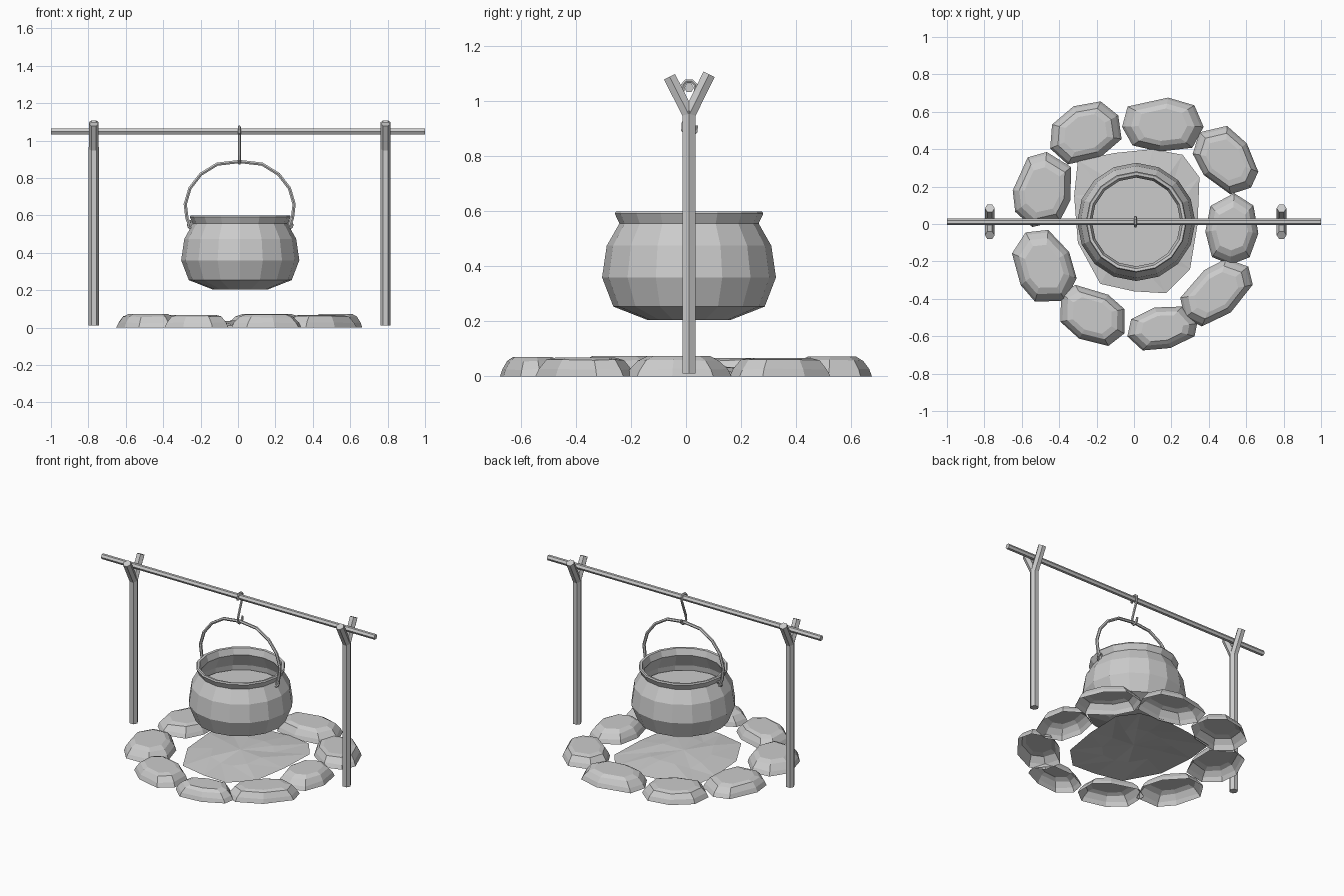
import bpy, bmesh, random
from math import sin, cos, pi, radians

if "Cube" in bpy.data.objects:
    bpy.data.objects.remove(bpy.data.objects["Cube"])

random.seed(4)
CX, CY = 0.012, 0.011          # axis of the pot and the spit


def finish(bm, name):
    bmesh.ops.remove_doubles(bm, verts=bm.verts, dist=1e-5)
    bmesh.ops.recalc_face_normals(bm, faces=bm.faces)
    me = bpy.data.meshes.new(name)
    bm.to_mesh(me)
    bm.free()
    ob = bpy.data.objects.new(name, me)
    bpy.context.collection.objects.link(ob)
    return ob


def tube(name, pts, r, res=1):
    """Flat-shaded six-sided bar along a path."""
    cu = bpy.data.curves.new(name, 'CURVE')
    cu.dimensions = '3D'
    cu.bevel_depth, cu.bevel_resolution, cu.use_fill_caps = r, res, True
    sp = cu.splines.new('POLY')
    sp.points.add(len(pts) - 1)
    for p, co in zip(sp.points, pts):
        p.co = (*co, 1)
    tmp = bpy.data.objects.new(name + "_path", cu)
    bpy.context.collection.objects.link(tmp)
    dg = bpy.context.evaluated_depsgraph_get()
    me = bpy.data.meshes.new_from_object(tmp.evaluated_get(dg))
    bpy.data.objects.remove(tmp)
    me.shade_flat()
    ob = bpy.data.objects.new(name, me)
    bpy.context.collection.objects.link(ob)
    return ob


def lathe(name, profile, n=16):
    bm = bmesh.new()
    rings = [[bm.verts.new((CX + r * cos(2 * pi * i / n), CY + r * sin(2 * pi * i / n), z))
              for i in range(n)] for r, z in profile]
    for a, b in zip(rings, rings[1:]):
        for i in range(n):
            j = (i + 1) % n
            bm.faces.new((a[i], a[j], b[j], b[i]))
    bm.faces.new(rings[0])
    bm.faces.new(rings[-1])
    return finish(bm, name)


# Pot: outer wall, flared rim, inner wall
lathe("pot", [(0.15, 0.205), (0.275, 0.254), (0.316, 0.36), (0.299, 0.475),
              (0.253, 0.556), (0.270, 0.592), (0.265, 0.600), (0.250, 0.598),
              (0.237, 0.556), (0.280, 0.47), (0.296, 0.36), (0.26, 0.27), (0.14, 0.225)])

# Liquid surface inside the pot
lathe("broth", [(0.283, 0.43), (0.275, 0.44)])

# Bail handle and the small eyes that hold it
half = [(0.262, 0.535), (0.282, 0.585), (0.291, 0.66), (0.266, 0.745), (0.208, 0.82),
        (0.12, 0.874)]
arc = [(-x, z) for x, z in half] + [(0, 0.888)] + half[::-1]
tube("bail_handle", [(CX - 0.003 + x, CY, z) for x, z in arc], 0.010)
for s, side in ((-1, "left"), (1, "right")):
    ring = [(CX + s * (0.266 + 0.012 * cos(a)), CY + 0.01 * sin(a), 0.55 + 0.018 * sin(a))
            for a in (2 * pi * i / 8 for i in range(9))]
    tube("handle_eye_" + side, ring, 0.007)

# S-hook over the spit
tube("pot_hook", [(0.007, CY + y, z) for y, z in (
    (-0.024, 1.036), (-0.022, 1.06), (-0.011, 1.073), (0.011, 1.073), (0.024, 1.06),
    (0.024, 1.036), (-0.020, 0.92), (-0.022, 0.895), (-0.008, 0.878), (0.010, 0.878),
    (0.024, 0.89), (0.026, 0.912))], 0.008)

# Horizontal spit
tube("spit", [(-1, CY, 1.049), (1, CY, 1.049)], 0.0175)

# Forked posts
for x, side in ((-0.771, "left"), (0.789, "right")):
    tube("post_" + side, [(x, CY, 0.01), (x, CY, 0.965)], 0.027)
    tube("fork_front_" + side, [(x, CY, 0.95), (x, -0.06, 1.089)], 0.026)
    tube("fork_back_" + side, [(x, CY, 0.95), (x, 0.084, 1.098)], 0.026)


# Hearth stones (shells open underneath): x, y, half length, half width, turn
def stone(name, x, y, a, b, turn):
    n, bm = 8, bmesh.new()
    t = radians(turn)
    outline = []
    for i in range(n):
        ang = 2 * pi * (i + random.uniform(-0.18, 0.18)) / n
        k = (abs(cos(ang)) ** 2.4 + abs(sin(ang)) ** 2.4) ** (-1 / 2.4)
        k *= random.uniform(0.98, 1.05)
        u, v = a * k * cos(ang), b * k * sin(ang)
        outline.append((u * cos(t) - v * sin(t), u * sin(t) + v * cos(t)))
    top = random.uniform(0.066, 0.074)
    rings = []
    for scale, z, jit in ((1, 0, 0), (0.93, 0.026, 0.004), (0.78, 0.058, 0.004), (0.6, top, 0)):
        rings.append([bm.verts.new((x + u * scale, y + v * scale,
                                    z + random.uniform(-jit, jit))) for u, v in outline])
    for lo, hi in zip(rings, rings[1:]):
        for i in range(n):
            j = (i + 1) % n
            bm.faces.new((lo[i], lo[j], hi[j], hi[i]))
    bm.faces.new(rings[-1])
    finish(bm, name)


STONES = [(0.155, 0.53, 0.22, 0.145, 0), (-0.26, 0.485, 0.20, 0.15, 27),
          (-0.49, 0.18, 0.205, 0.155, 80), (-0.48, -0.23, 0.205, 0.15, -62),
          (-0.225, -0.49, 0.195, 0.14, -30), (0.15, -0.558, 0.19, 0.112, 12),
          (0.44, -0.365, 0.21, 0.13, 38), (0.525, -0.025, 0.19, 0.14, 90),
          (0.49, 0.345, 0.195, 0.138, -52)]
for i, s in enumerate(STONES):
    stone(f"hearth_stone_{i + 1}", *s)

# Low ash bed inside the ring
edge = [(-0.30, 0.34), (-0.10, 0.38), (0.10, 0.40), (0.26, 0.37), (0.35, 0.25), (0.34, 0.0),
        (0.30, -0.24), (0.17, -0.37), (0.0, -0.36), (-0.18, -0.32), (-0.30, -0.10), (-0.32, 0.15)]
bm = bmesh.new()
outer = [bm.verts.new((x, y, 0.008)) for x, y in edge]
inner = [bm.verts.new((x * 0.5, y * 0.5, random.uniform(0.02, 0.035))) for x, y in edge]
peak = bm.verts.new((0.01, 0.01, 0.04))
for i in range(len(edge)):
    j = (i + 1) % len(edge)
    bm.faces.new((outer[i], outer[j], inner[j]))
    bm.faces.new((outer[i], inner[j], inner[i]))
    bm.faces.new((inner[i], inner[j], peak))
finish(bm, "ash_bed")
